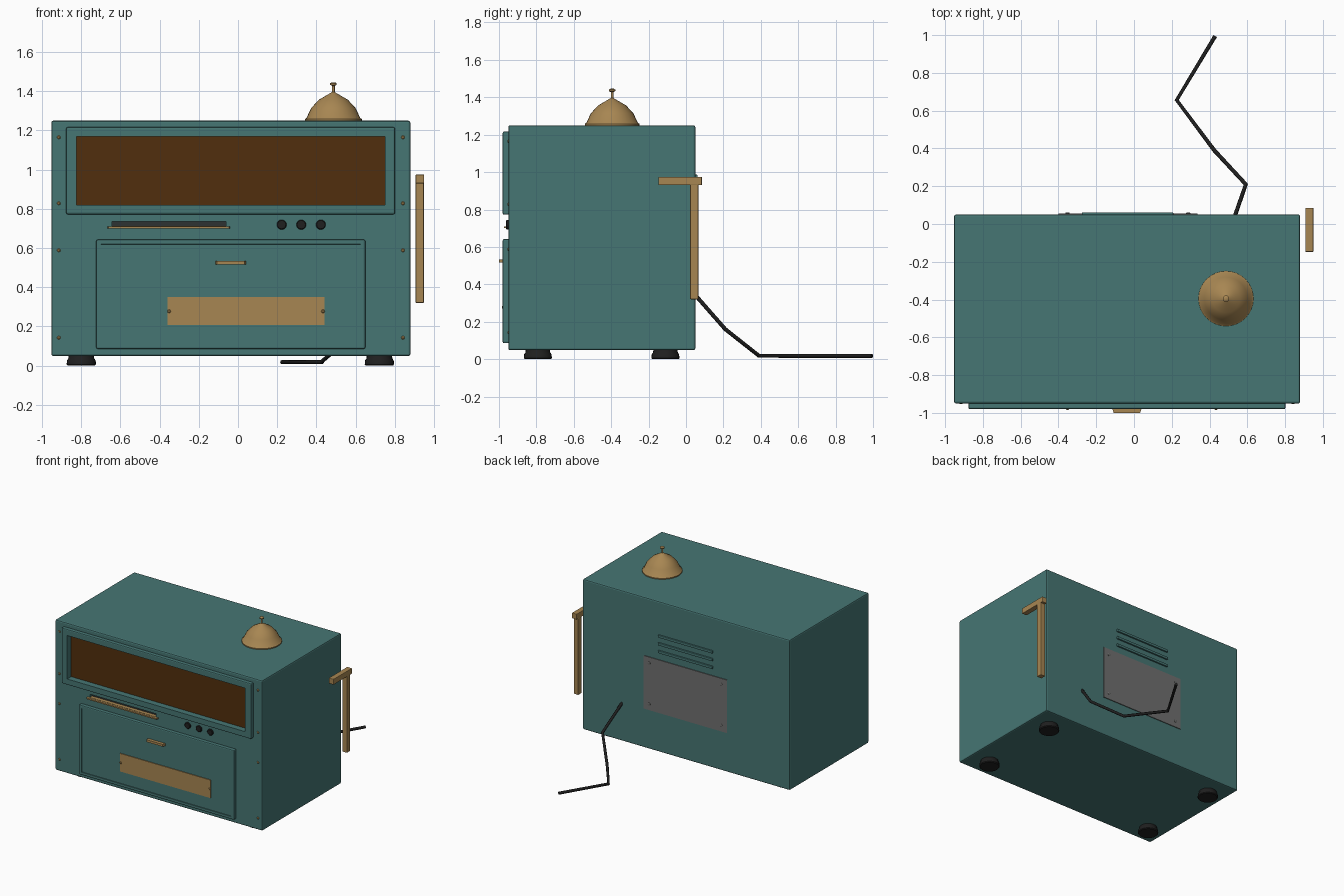
import bpy, bmesh, math
from mathutils import Vector

if "Cube" in bpy.data.objects:
    bpy.data.objects.remove(bpy.data.objects["Cube"])


def mat(name, r, g, b):
    m = bpy.data.materials.new(name)
    m.diffuse_color = (r, g, b, 1)
    m.use_nodes = True
    m.node_tree.nodes["Principled BSDF"].inputs["Base Color"].default_value = m.diffuse_color
    return m


TEAL = mat("teal enamel", 0.061, 0.18, 0.172)
BRASS = mat("brass", 0.39, 0.24, 0.085)
BROWN = mat("brown glass", 0.083, 0.028, 0.004)
BLACK = mat("black rubber", 0.014, 0.014, 0.014)
CHAR = mat("charcoal", 0.027, 0.032, 0.032)
GREY = mat("grey steel", 0.16, 0.163, 0.16)


def finish(name, bm, m, smooth=False):
    bmesh.ops.recalc_face_normals(bm, faces=bm.faces)
    me = bpy.data.meshes.new(name)
    bm.to_mesh(me)
    bm.free()
    ob = bpy.data.objects.new(name, me)
    bpy.context.collection.objects.link(ob)
    me.materials.append(m)
    if smooth:
        bpy.ops.object.select_all(action='DESELECT')
        ob.select_set(True)
        bpy.context.view_layer.objects.active = ob
        bpy.ops.object.shade_smooth_by_angle(angle=math.radians(35))
    return ob


def box(name, x, y, z, m, bevel=0, sink=None, front=1.0):
    """Box from ranges; sink=(border, depth) recesses the front, front scales its width."""
    bm = bmesh.new()
    bmesh.ops.create_cube(bm, size=1)
    mid = (x[0] + x[1]) / 2
    for v in bm.verts:
        f = front if v.co.y < 0 else 1
        v.co = (mid + v.co.x * (x[1] - x[0]) * f,
                y[0] + (v.co.y + .5) * (y[1] - y[0]),
                z[0] + (v.co.z + .5) * (z[1] - z[0]))
    if bevel:
        bmesh.ops.bevel(bm, geom=bm.edges[:], offset=bevel, segments=2,
                        profile=.5, affect='EDGES')
    if sink:
        bm.normal_update()
        face = max((f for f in bm.faces if f.normal.y < -.99), key=lambda f: f.calc_area())
        bmesh.ops.inset_region(bm, faces=[face], thickness=sink[0])
        bmesh.ops.translate(bm, verts=face.verts[:], vec=(0, 0, 0))
        bmesh.ops.inset_region(bm, faces=[face], thickness=.0005, depth=-sink[1])
    return finish(name, bm, m)


def lathe(name, profile, loc, m, axis='Z', n=24):
    """Revolve (radius, height) points; axis 'Y' points the height towards the front."""
    bm = bmesh.new()
    rings = []
    for r, h in profile:
        ring = []
        for i in range(n):
            a = 2 * math.pi * i / n
            p = Vector((r * math.cos(a), r * math.sin(a), h))
            if axis == 'Y':
                p = Vector((p.x, -p.z, p.y))
            ring.append(bm.verts.new(p + Vector(loc)))
        rings.append(ring)
    for a, b in zip(rings, rings[1:]):
        for i in range(n):
            j = (i + 1) % n
            bm.faces.new((a[i], a[j], b[j], b[i]))
    bm.faces.new(rings[0])
    bm.faces.new(rings[-1])
    return finish(name, bm, m, True)


def cut(targets, x, y, z):
    cutter = box("cutter", x, y, z, TEAL)
    cutter.hide_render = True
    for ob in targets:
        mod = ob.modifiers.new("cut", 'BOOLEAN')
        mod.object = cutter
        mod.solver = 'EXACT'
        bpy.context.view_layer.objects.active = ob
        bpy.ops.object.modifier_apply(modifier=mod.name)
    bpy.data.objects.remove(cutter)


# Cabinet, window surround and glass
body = box("body", (-.953, .88), (-.95, .05), (.048, 1.25), TEAL, .01)
frame = box("window_frame", (-.877, .802), (-.98, -.945), (.772, 1.217), TEAL, .008)
cut([body, frame], (-.825, .75), (-1.1, -.92), (.82, 1.168))
box("window_glass", (-.825, .75), (-.93, -.92), (.82, 1.168), BROWN)

# Ticket slot with brass shelf
cut([body], (-.643, -.062), (-1.1, -.915), (.71, .735))
box("slot_back", (-.643, -.062), (-.925, -.915), (.71, .735), CHAR)
box("slot_shelf", (-.667, -.04), (-.972, -.949), (.7, .71), BRASS, front=.985)
box("slot_floor", (-.643, -.062), (-.955, -.918), (.706, .712), BRASS)

# Lower door, pull and name plate
box("lower_door", (-.724, .65), (-.98, -.945), (.085, .643), TEAL, .008, (.022, .006))
box("door_pull", (-.117, .042), (-1, -.97), (.516, .534), BRASS, front=.88)
box("brass_plate", (-.36, .442), (-.98, -.972), (.206, .35), BRASS)

# Rivets on the plate and the cabinet front
rivet = [(.009, -.004), (.009, .001), (.005, .004)]
for i, x in enumerate((-.352, .434)):
    lathe(f"plate_rivet_{i}", rivet, (x, -.98, .277), BRASS, 'Y', 10)
for x in (-.915, .842):
    for z in (1.165, .828, .588, .142):
        lathe("front_rivet", rivet, (x, -.95, z), BRASS, 'Y', 10)

# Control knobs
for x in (.223, .323, .423):
    lathe("knob", [(.025, -.01), (.025, .008), (.021, .012)], (x, -.95, .719), BLACK, 'Y')

# Rubber feet
for x in (-.8, .722):
    for y in (-.792, -.11):
        lathe("foot", [(.07, 0), (.075, .006), (.073, .026), (.066, .036), (.064, .055)],
              (x, y, 0), BLACK)

# Counter bell on the top
lathe("bell", [(.146, 1.245), (.146, 1.258), (.137, 1.264), (.114, 1.314), (.074, 1.357),
               (.012, 1.393), (.007, 1.396), (.007, 1.428), (.017, 1.433), (.017, 1.441),
               (.009, 1.446)], (.487, -.395, 0), BRASS, n=32)

# Side lever
box("lever_bar", (.907, .949), (.022, .066), (.32, .935), BRASS, .004)
box("lever_grip", (.907, .95), (-.148, .085), (.93, .975), BRASS, .004)

# Back panel, its screws and the louvres
box("back_panel", (-.4, .335), (.045, .056), (.362, .786), GREY)
for x in (-.352, .287):
    for z in (.41, .738):
        lathe("panel_screw", [(.011, .004), (.011, -.004), (.007, -.006)],
              (x, .055, z), GREY, 'Y', 10)
for z in (.852, .914, .976):
    box("louvre", (-.275, .208), (.045, .062), (z - .01, z + .01), TEAL, .003)

# Power cable
cu = bpy.data.curves.new("cable", 'CURVE')
cu.dimensions = '3D'
cu.bevel_depth = .011
cu.bevel_resolution = 2
cu.use_fill_caps = True
pts = [(.53, .03, .365), (.592, .21, .16), (.425, .39, .018), (.226, .656, .018), (.43, .995, .018)]
sp = cu.splines.new('POLY')
sp.points.add(len(pts) - 1)
for p, c in zip(sp.points, pts):
    p.co = (*c, 1)
cu.materials.append(BLACK)
bpy.context.collection.objects.link(bpy.data.objects.new("power_cable", cu))
